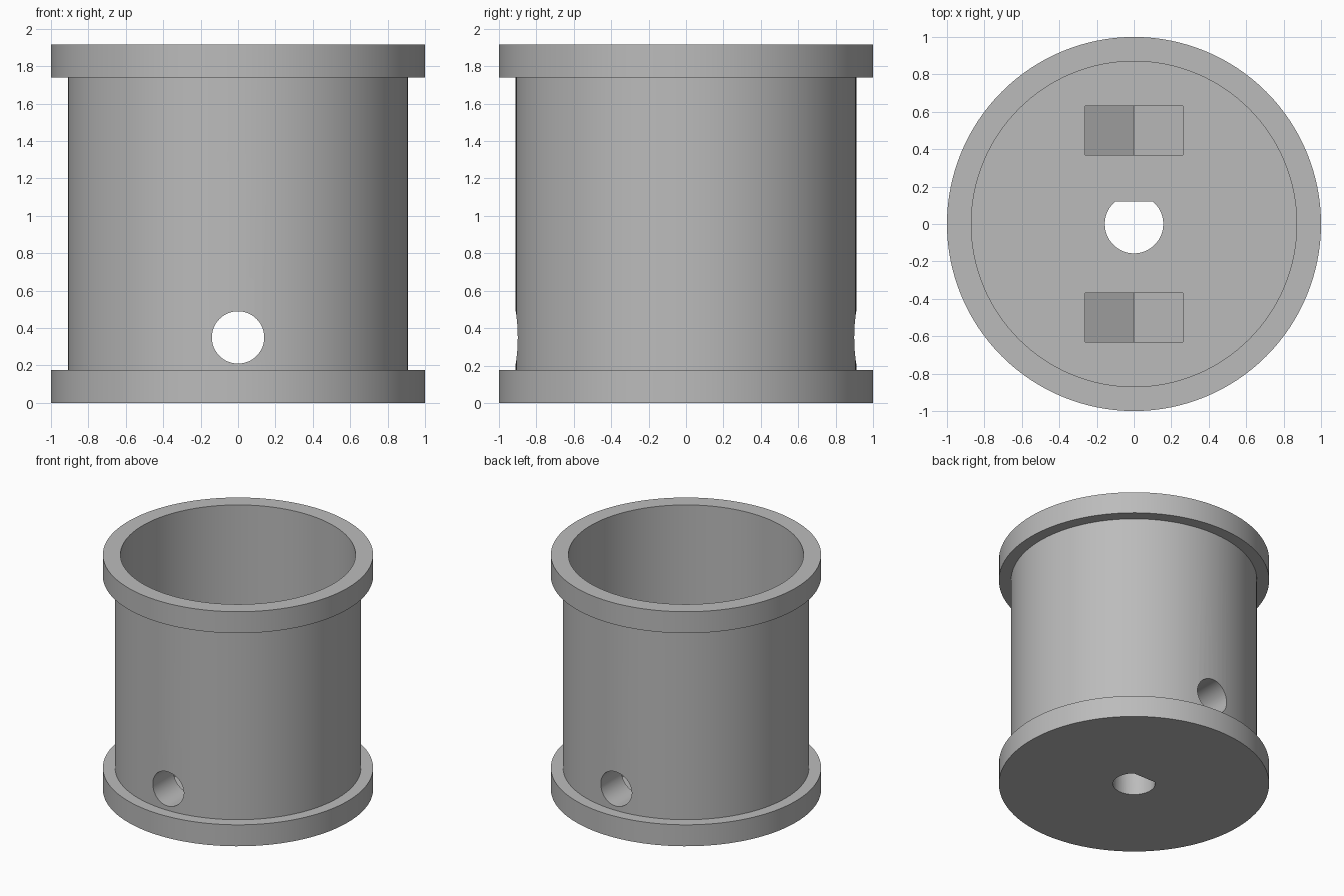
import bpy, bmesh, math
from mathutils import Matrix, Vector

if "Cube" in bpy.data.objects:
    bpy.data.objects.remove(bpy.data.objects["Cube"], do_unlink=True)

HEIGHT, FLANGE = 1.915, 0.175
FLANGE_R, BARREL_R, INNER_R = 1.0, 0.91, 0.87
FLOOR = 0.70
BORE_Z, BORE_R = 0.35, 0.14
SHAFT_R, SHAFT_FLAT = 0.157, 0.12
NUT_HALF, NUT_Y = 0.263, 0.5

grey = bpy.data.materials.new("plain grey")
grey.use_nodes = True
colour = (0.5, 0.5, 0.5, 1)
grey.diffuse_color = colour
grey.node_tree.nodes["Principled BSDF"].inputs["Base Color"].default_value = colour


def make_object(name, bm):
    bmesh.ops.recalc_face_normals(bm, faces=bm.faces)
    mesh = bpy.data.meshes.new(name)
    bm.to_mesh(mesh)
    bm.free()
    mesh.materials.append(grey)
    obj = bpy.data.objects.new(name, mesh)
    bpy.context.collection.objects.link(obj)
    return obj


def lathe(name, profile, steps=128):
    bm = bmesh.new()
    verts = [bm.verts.new((r, 0, z)) for r, z in profile]
    edges = [bm.edges.new(pair) for pair in zip(verts, verts[1:])]
    bmesh.ops.spin(bm, geom=verts + edges, cent=(0, 0, 0), axis=(0, 0, 1),
                   angle=math.tau, steps=steps, use_duplicate=False)
    bmesh.ops.remove_doubles(bm, verts=bm.verts, dist=1e-4)
    return make_object(name, bm)


def prism(name, outline, depth, matrix):
    """Extrude an outline symmetrically along its own z, then place it."""
    bm = bmesh.new()
    face = bm.faces.new([bm.verts.new((x, y, -depth / 2)) for x, y in outline])
    top = bmesh.ops.extrude_face_region(bm, geom=[face])["geom"]
    bmesh.ops.translate(bm, vec=Vector((0, 0, depth)),
                        verts=[v for v in top if isinstance(v, bmesh.types.BMVert)])
    bm.transform(matrix)
    return make_object(name, bm)


def arc(radius, start, end, count):
    return [(radius * math.cos(start + (end - start) * i / count),
             radius * math.sin(start + (end - start) * i / count))
            for i in range(count + 1)]


# Flanged cup with a thick solid base
body = lathe("flanged_spool", [
    (0, 0), (FLANGE_R, 0), (FLANGE_R, FLANGE), (BARREL_R, FLANGE),
    (BARREL_R, HEIGHT - FLANGE), (FLANGE_R, HEIGHT - FLANGE),
    (FLANGE_R, HEIGHT), (INNER_R, HEIGHT), (INNER_R, FLOOR), (0, FLOOR)])

# D-shaped shaft hole, flat towards the back
flat = math.asin(SHAFT_FLAT / SHAFT_R)
shaft = prism("shaft_cutter", arc(SHAFT_R, math.pi - flat, math.tau + flat, 48),
              3, Matrix.Identity(4))

# Screw bore running from front to back
upright = Matrix.Translation((0, 0, BORE_Z)) @ Matrix.Rotation(math.pi / 2, 4, "X")
bore = prism("bore_cutter", arc(BORE_R, 0, math.tau, 48)[:-1], 3, upright)

# Nut slots, pointed at the bottom and open to the floor
point = -2 * NUT_HALF / math.sqrt(3)
slot = [(-NUT_HALF, 1), (-NUT_HALF, point / 2), (0, point),
        (NUT_HALF, point / 2), (NUT_HALF, 1)]
slots = [prism("nut_slot_cutter", slot, NUT_HALF,
               Matrix.Translation((0, side * NUT_Y, 0)) @ upright)
         for side in (-1, 1)]

bpy.ops.object.select_all(action="DESELECT")
body.select_set(True)
bpy.context.view_layer.objects.active = body
for cutter in [shaft, bore] + slots:
    cutter.hide_render = True
    cut = body.modifiers.new("cut", "BOOLEAN")
    cut.operation, cut.solver, cut.object = "DIFFERENCE", "EXACT", cutter
    bpy.ops.object.modifier_apply(modifier=cut.name)
    bpy.data.objects.remove(cutter, do_unlink=True)

bpy.ops.object.shade_smooth_by_angle(angle=math.radians(25))
